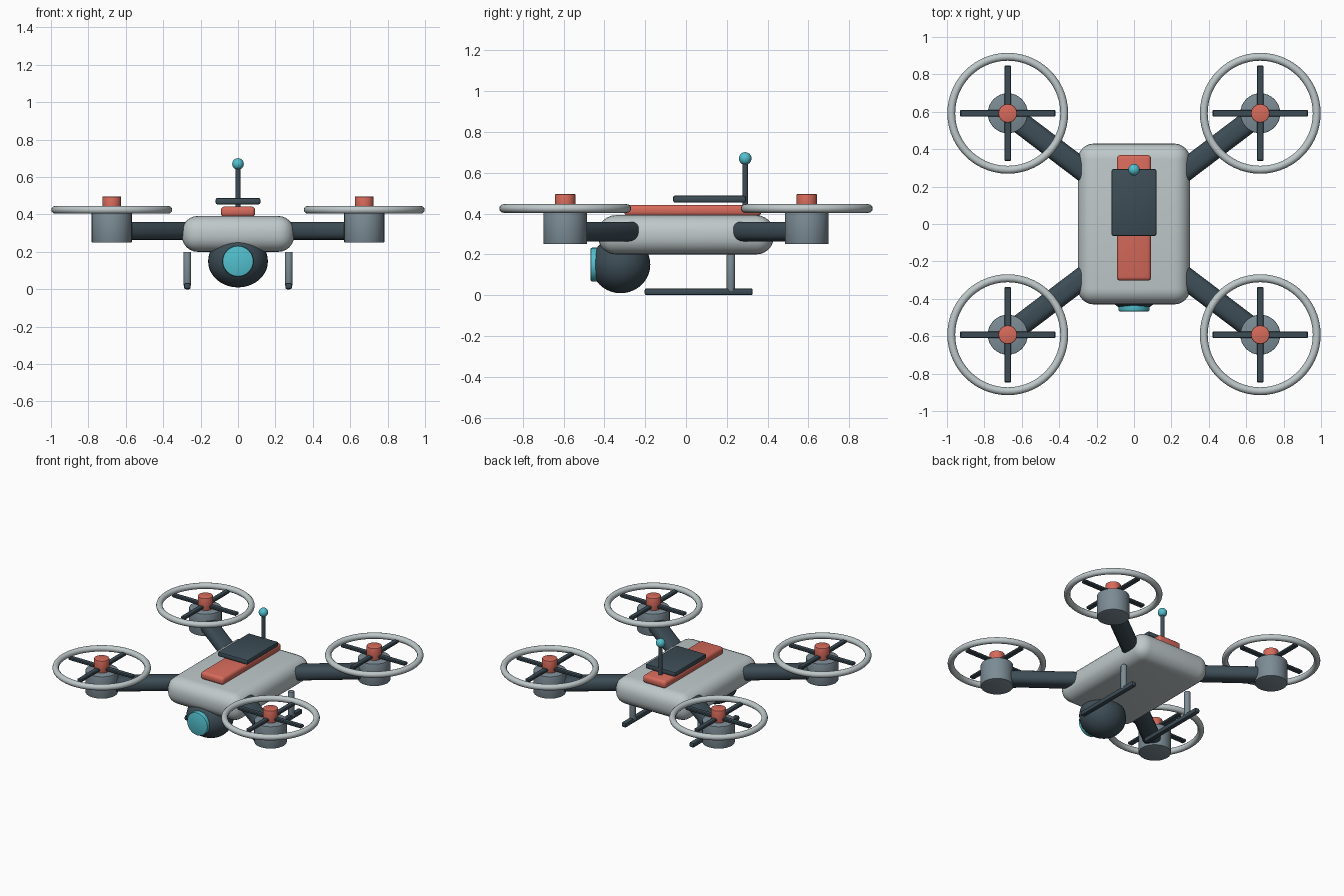
import bpy, bmesh, math
from mathutils import Matrix, Vector

if "Cube" in bpy.data.objects:
    bpy.data.objects.remove(bpy.data.objects["Cube"])


def make_material(name, rgb):
    m = bpy.data.materials.new(name)
    m.diffuse_color = (*rgb, 1.0)
    m.use_nodes = True
    m.node_tree.nodes["Principled BSDF"].inputs["Base Color"].default_value = m.diffuse_color
    return m


SHELL = make_material("light grey shell", (0.52, 0.58, 0.59))
DARK = make_material("dark slate", (0.046, 0.073, 0.092))
RED = make_material("coral red", (0.68, 0.145, 0.105))
TEAL = make_material("teal glass", (0.085, 0.53, 0.62))
STEEL = make_material("steel grey", (0.20, 0.26, 0.30))


def finish(bm, name, mat):
    """Turn a bmesh into a smooth-shaded object that keeps sharp edges."""
    bmesh.ops.recalc_face_normals(bm, faces=bm.faces[:])
    mesh = bpy.data.meshes.new(name)
    bm.to_mesh(mesh)
    bm.free()
    mesh.materials.append(mat)
    ob = bpy.data.objects.new(name, mesh)
    bpy.context.collection.objects.link(ob)
    bpy.ops.object.select_all(action='DESELECT')
    ob.select_set(True)
    bpy.context.view_layer.objects.active = ob
    bpy.ops.object.shade_smooth_by_angle(angle=math.radians(35))
    return ob


def box(name, center, size, mat, bevel=0.0, segments=3, turn=0.0):
    bm = bmesh.new()
    bmesh.ops.create_cube(bm, size=1.0)
    bmesh.ops.scale(bm, vec=size, verts=bm.verts[:])
    if bevel:
        bmesh.ops.bevel(bm, geom=bm.edges[:], offset=bevel, segments=segments,
                        profile=0.5, affect='EDGES')
    bm.transform(Matrix.Translation(center) @ Matrix.Rotation(turn, 4, 'Z'))
    return finish(bm, name, mat)


def cylinder(name, start, end, radius, mat, bevel=0.0, sides=32):
    start, end = Vector(start), Vector(end)
    axis = end - start
    bm = bmesh.new()
    bmesh.ops.create_cone(bm, cap_ends=True, segments=sides, radius1=radius,
                          radius2=radius, depth=axis.length)
    if bevel:
        rims = [e for e in bm.edges if any(len(f.verts) > 4 for f in e.link_faces)]
        bmesh.ops.bevel(bm, geom=rims, offset=bevel, segments=2, profile=0.5,
                        affect='EDGES')
    bm.transform(Matrix.Translation((start + end) / 2)
                 @ axis.to_track_quat('Z', 'Y').to_matrix().to_4x4())
    return finish(bm, name, mat)


def ball(name, center, radii, mat, u=32, v=20):
    bm = bmesh.new()
    bmesh.ops.create_uvsphere(bm, u_segments=u, v_segments=v, radius=1.0)
    bmesh.ops.scale(bm, vec=radii, verts=bm.verts[:])
    bm.transform(Matrix.Translation(center))
    return finish(bm, name, mat)


def ring(name, center, major, minor, mat, around=56, section=12):
    """Torus made by spinning a circle about z."""
    bm = bmesh.new()
    circle = bmesh.ops.create_circle(bm, segments=section, radius=minor)["verts"]
    bm.transform(Matrix.Translation((major, 0, 0)) @ Matrix.Rotation(math.pi / 2, 4, 'X'))
    bmesh.ops.spin(bm, geom=circle + bm.edges[:], cent=(0, 0, 0), axis=(0, 0, 1),
                   angle=math.tau, steps=around, use_duplicate=False)
    bmesh.ops.remove_doubles(bm, verts=bm.verts[:], dist=1e-4)
    bm.transform(Matrix.Translation(center))
    return finish(bm, name, mat)


# Main hull and the plates stacked on top
box("body_shell", (0, 0, 0.296), (0.60, 0.86, 0.192), SHELL, 0.085, 6)
box("top_stripe", (0, 0.033, 0.415), (0.184, 0.672, 0.056), RED, 0.02)
box("battery_plate", (0, 0.115, 0.471), (0.24, 0.357, 0.035), DARK, 0.01, 2)

# Antenna
cylinder("antenna_mast", (0, 0.29, 0.42), (0, 0.29, 0.66), 0.014, DARK, sides=16)
ball("antenna_tip", (0, 0.29, 0.67), (0.031, 0.031, 0.031), TEAL, 20, 12)

# Camera pod and lens
ball("camera_pod", (0, -0.32, 0.15), (0.16, 0.145, 0.14), DARK)
cylinder("camera_lens", (0, -0.40, 0.15), (0, -0.468, 0.15), 0.083, TEAL, 0.008)

# Four arms, each with a motor, hub, crossed blades and guard ring
RX, RY = 0.675, 0.592
for sx, side in ((-1, "left"), (1, "right")):
    for sy, end in ((-1, "front"), (1, "back")):
        tag = f"{end}_{side}"
        x, y = sx * RX, sy * RY
        inner = Vector((sx * 0.20, sy * 0.232, 0.312))
        outer = Vector((x, y, 0.312))
        d = outer - inner
        box("arm_" + tag, (inner + outer) / 2, (d.length, 0.118, 0.096), DARK,
            0.04, 4, math.atan2(d.y, d.x))
        cylinder("motor_" + tag, (x, y, 0.25), (x, y, 0.41), 0.107, STEEL, 0.004)
        cylinder("hub_" + tag, (x, y, 0.40), (x, y, 0.496), 0.05, RED, 0.005, 24)
        box("blade_across_" + tag, (x, y, 0.43), (0.512, 0.037, 0.02), DARK, 0.005, 1)
        box("blade_along_" + tag, (x, y, 0.43), (0.037, 0.512, 0.02), DARK, 0.005, 1)
        ring("guard_ring_" + tag, (x, y, 0.425), 0.302, 0.021, SHELL)

    # Landing skid and its strut
    cylinder("skid_strut_" + side, (sx * 0.271, 0.22, 0.02), (sx * 0.271, 0.22, 0.20),
             0.021, STEEL, 0.004, 16)
    box("skid_rail_" + side, (sx * 0.271, 0.062, 0.017), (0.036, 0.53, 0.034), DARK, 0.01, 2)
